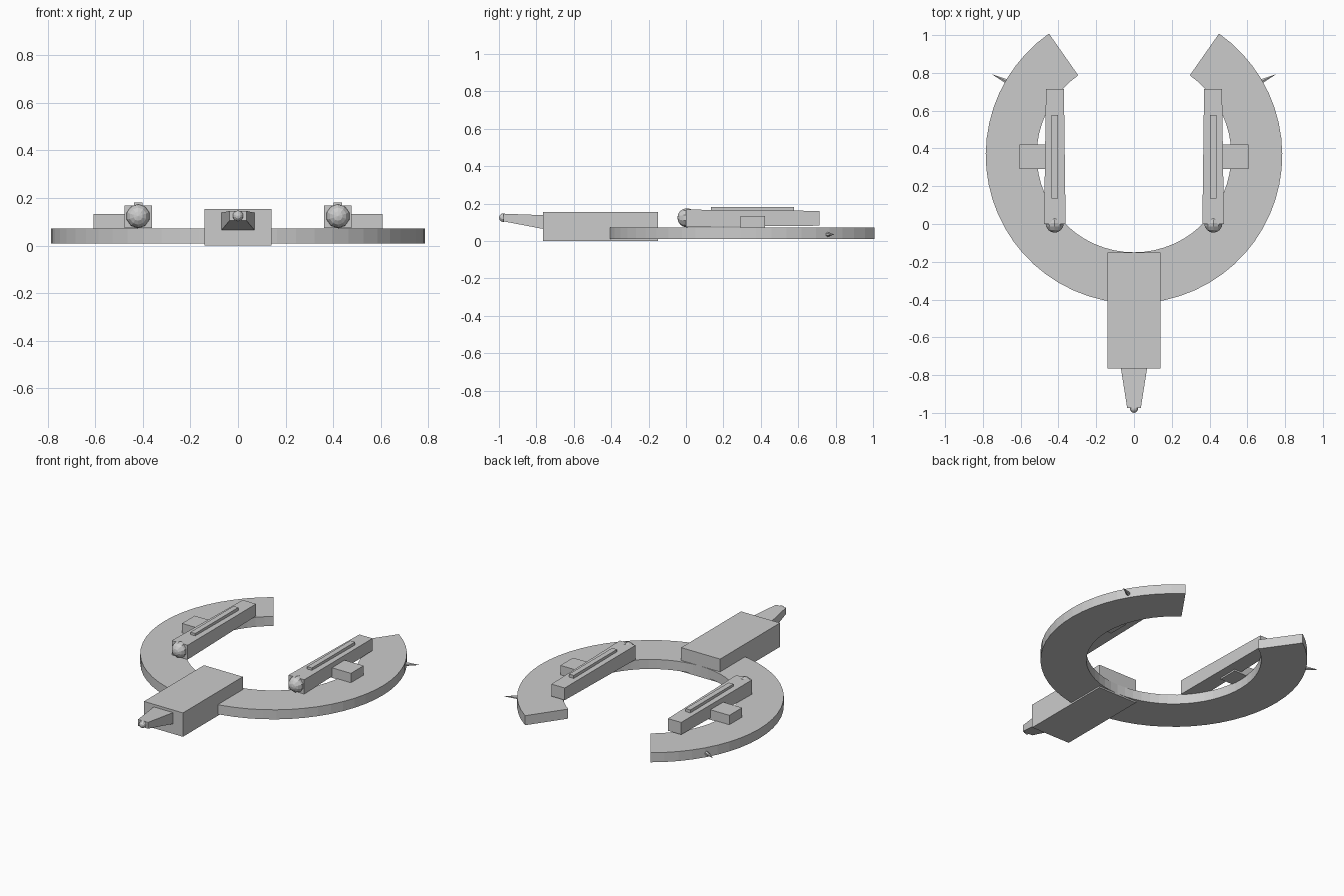
import bpy, bmesh, math
from mathutils import Matrix, Vector

if "Cube" in bpy.data.objects:
    bpy.data.objects.remove(bpy.data.objects["Cube"])


def make(name, bm):
    bmesh.ops.recalc_face_normals(bm, faces=bm.faces)
    me = bpy.data.meshes.new(name)
    bm.to_mesh(me)
    bm.free()
    ob = bpy.data.objects.new(name, me)
    bpy.context.collection.objects.link(ob)
    return ob


def loft(name, rings, closed=False):
    """Join equal-length rings of points into a skinned solid with end caps."""
    bm = bmesh.new()
    vs = [[bm.verts.new(p) for p in r] for r in rings]
    for a, b in zip(vs, vs[1:]):
        n = len(a)
        for i in range(n):
            j = (i + 1) % n
            bm.faces.new((a[i], a[j], b[j], b[i]))
    bm.faces.new(vs[0])
    bm.faces.new(vs[-1])
    return make(name, bm)


def rect(y, x0, x1, z0, z1):
    return [(x0, y, z0), (x1, y, z0), (x1, y, z1), (x0, y, z1)]


def box(name, x0, x1, y0, y1, z0, z1):
    return loft(name, [rect(y0, x0, x1, z0, z1), rect(y1, x0, x1, z0, z1)])


def ball(name, loc, r, seg, rings):
    bm = bmesh.new()
    m = Matrix.Translation(loc) @ Matrix.Rotation(math.pi / 2, 4, 'X')
    bmesh.ops.create_uvsphere(bm, u_segments=seg, v_segments=rings, radius=r, matrix=m)
    return make(name, bm)


# Open flat ring, gap facing the back
CY, RI, RO, N = 0.365, 0.515, 0.785, 48
sections = []
for i in range(N + 1):
    a = math.radians(-235 + 290 * i / N)
    c, s = math.cos(a), math.sin(a)
    sections.append([(r * c, CY + r * s, z) for r, z in
                     ((RI, 0.01), (RO, 0.01), (RO, 0.072), (RI, 0.072))])
loft("open_ring", sections)

# Front housing with tapered nozzle and rounded tip
box("front_housing", -0.14, 0.14, -0.765, -0.15, 0.0, 0.155)
loft("nozzle", [rect(-0.76, -0.07, 0.07, 0.064, 0.138),
                rect(-0.975, -0.036, 0.036, 0.105, 0.146)])
ball("nozzle_tip", (0, -0.977, 0.125), 0.023, 10, 6)

# Side assemblies, mirrored left and right
for side, s in (("left", -1), ("right", 1)):
    loft(side + "_rail", [rect(0.0, s * 0.362, s * 0.476, 0.075, 0.168),
                          rect(0.715, s * 0.371, s * 0.466, 0.082, 0.161)])
    ball(side + "_rail_knob", (s * 0.42, 0.005, 0.124), 0.051, 10, 8)
    box(side + "_top_strip", s * 0.402, s * 0.436, 0.135, 0.578, 0.155, 0.182)
    box(side + "_mount_block", s * 0.42, s * 0.607, 0.292, 0.422, 0.068, 0.133)

    # Small spike on the ring's outer edge
    start, end = Vector((s * 0.67, 0.753, 0.035)), Vector((s * 0.75, 0.792, 0.035))
    d = end - start
    bm = bmesh.new()
    m = (Matrix.Translation((start + end) / 2)
         @ d.to_track_quat('Z', 'Y').to_matrix().to_4x4())
    bmesh.ops.create_cone(bm, cap_ends=True, segments=6, radius1=0.014,
                          radius2=0.0005, depth=d.length, matrix=m)
    make(side + "_spike", bm)
